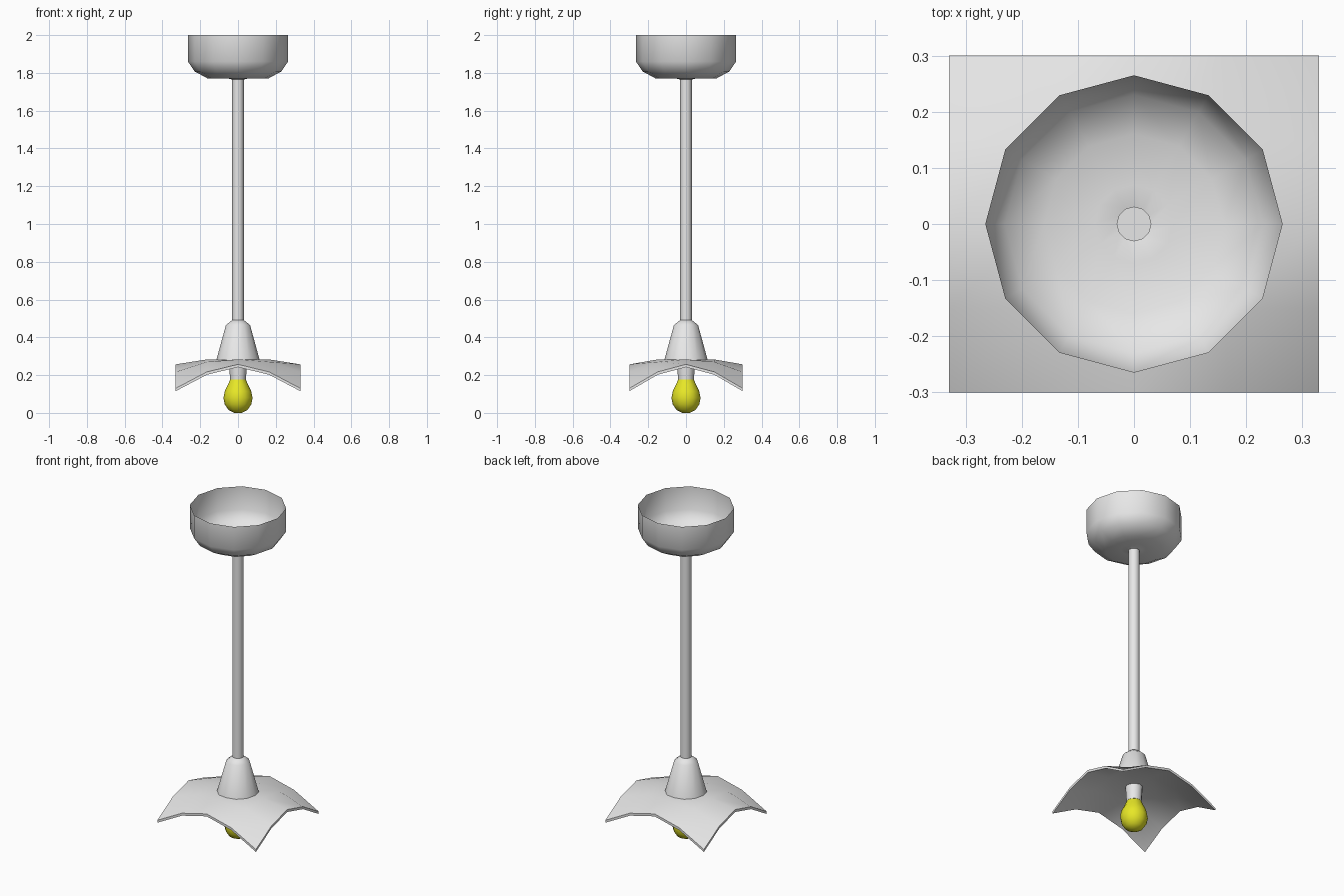
import bpy, bmesh, math

cube = bpy.data.objects.get("Cube")
if cube:
    bpy.data.objects.remove(cube, do_unlink=True)


def material(name, color):
    m = bpy.data.materials.new(name)
    m.use_nodes = True
    m.diffuse_color = color
    bsdf = next(n for n in m.node_tree.nodes if n.type == 'BSDF_PRINCIPLED')
    bsdf.inputs["Base Color"].default_value = color
    return m


white = material("white metal", (0.8, 0.8, 0.8, 1))
yellow = material("yellow glass", (0.8, 0.8, 0.02, 1))


def finish(name, bm, mat, angle):
    mesh = bpy.data.meshes.new(name)
    bm.to_mesh(mesh)
    bm.free()
    mesh.materials.append(mat)
    ob = bpy.data.objects.new(name, mesh)
    bpy.context.collection.objects.link(ob)
    bpy.ops.object.select_all(action='DESELECT')
    ob.select_set(True)
    bpy.context.view_layer.objects.active = ob
    bpy.ops.object.shade_smooth_by_angle(angle=math.radians(angle))
    return ob


def lathe(name, profile, mat, sides=12, caps=(True, True), angle=60):
    """Turn a bottom-to-top (radius, height) profile around the z axis."""
    bm = bmesh.new()
    rings = [[bm.verts.new((r * math.cos(k * math.tau / sides),
                            r * math.sin(k * math.tau / sides), z))
              for k in range(sides)] for r, z in profile]
    for low, high in zip(rings, rings[1:]):
        for k in range(sides):
            n = (k + 1) % sides
            bm.faces.new((low[k], low[n], high[n], high[k]))
    if caps[0]:
        bm.faces.new(rings[0][::-1])
    if caps[1]:
        bm.faces.new(rings[-1])
    return finish(name, bm, mat, angle)


# Ceiling cup, open at the top
lathe("ceiling_cup", [(0.03, 1.765), (0.07, 1.774), (0.16, 1.77), (0.23, 1.808),
                      (0.265, 1.86), (0.265, 2.0)], white, caps=(False, False))

# Hanging rod and the cone that holds the shade
lathe("rod", [(0.031, 0.46), (0.031, 1.777)], white)
lathe("shade_holder", [(0.115, 0.279), (0.064, 0.465), (0.03, 0.492)], white)

# Draped square shade: height depends on grid ring and distance to the corner
drop = {(0, 0): 0.285, (0, 1): 0.283, (1, 1): 0.27,
        (0, 2): 0.257, (1, 2): 0.217, (2, 2): 0.13}
bm = bmesh.new()
steps = range(-2, 3)
grid = [[bm.verts.new((i * 0.165, j * 0.15, drop[tuple(sorted((abs(i), abs(j))))]))
         for j in steps] for i in steps]
for i in range(4):
    for j in range(4):
        bm.faces.new((grid[i][j], grid[i + 1][j], grid[i + 1][j + 1], grid[i][j + 1]))
# Thin underside, joined to the top along the rim
top_faces = bm.faces[:]
copy = bmesh.ops.duplicate(bm, geom=bm.verts[:] + bm.edges[:] + top_faces)
under = [g for g in copy["geom"] if isinstance(g, bmesh.types.BMFace)]
bmesh.ops.translate(bm, verts=list({v for f in under for v in f.verts}), vec=(0, 0, -0.015))
bmesh.ops.reverse_faces(bm, faces=under)
bmesh.ops.bridge_loops(bm, edges=[e for e in bm.edges if e.is_boundary])
bmesh.ops.recalc_face_normals(bm, faces=bm.faces[:])
finish("shade", bm, white, 50)

# Socket and bulb
lathe("socket", [(0.042, 0.178), (0.048, 0.27)], white)
lathe("bulb", [(0.02, 0.0), (0.05, 0.015), (0.07, 0.045), (0.077, 0.08), (0.07, 0.115),
               (0.053, 0.15), (0.038, 0.185)], yellow)
